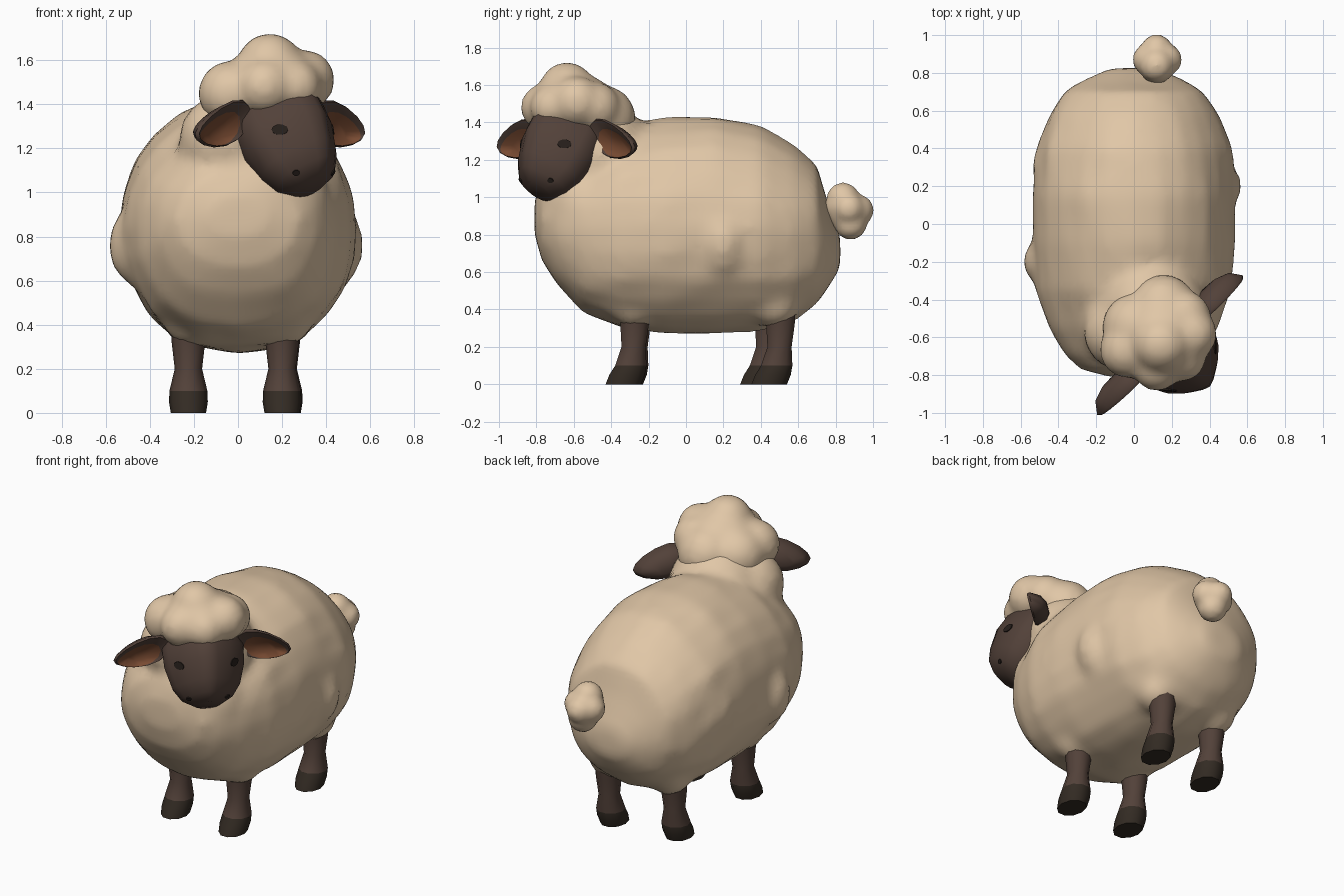
import bpy, bmesh, random
from math import sin, cos, pi, radians
from mathutils import Vector
from mathutils.bvhtree import BVHTree

random.seed(4)
if "Cube" in bpy.data.objects:
    bpy.data.objects.remove(bpy.data.objects["Cube"])


def material(name, rgb):
    m = bpy.data.materials.new(name)
    m.use_nodes = True
    m.diffuse_color = (*rgb, 1)
    m.node_tree.nodes["Principled BSDF"].inputs["Base Color"].default_value = (*rgb, 1)
    return m


WOOL = material("cream wool", (0.75, 0.57, 0.385))
SKIN = material("dark brown skin", (0.085, 0.053, 0.041))
HOOF = material("hoof", (0.033, 0.024, 0.017))
EAR = material("inner ear", (0.19, 0.07, 0.032))
EYE = material("eye", (0.02, 0.014, 0.011))


def finish(name, bm, mats, angle=50):
    """Turn a bmesh into a named, smooth shaded object."""
    bmesh.ops.recalc_face_normals(bm, faces=bm.faces)
    mesh = bpy.data.meshes.new(name)
    bm.to_mesh(mesh)
    bm.free()
    for m in mats:
        mesh.materials.append(m)
    obj = bpy.data.objects.new(name, mesh)
    bpy.context.collection.objects.link(obj)
    shade(obj, angle)
    return obj


def shade(obj, angle):
    bpy.ops.object.select_all(action='DESELECT')
    obj.select_set(True)
    bpy.context.view_layer.objects.active = obj
    bpy.ops.object.shade_smooth_by_angle(angle=radians(angle))


def loft(bm, rings, slots=None):
    """Skin closed rings of points, capping both ends."""
    loops = [[bm.verts.new(p) for p in ring] for ring in rings]
    n = len(loops[0])
    for i, (a, b) in enumerate(zip(loops, loops[1:])):
        for j in range(n):
            f = bm.faces.new((a[j], a[(j + 1) % n], b[(j + 1) % n], b[j]))
            f.material_index = slots[i] if slots else 0
    for loop, k in ((loops[0], 0), (loops[-1], -1)):
        bm.faces.new(loop).material_index = slots[k] if slots else 0


def blob(bm, centre, size):
    """Ellipsoid puff of wool."""
    r = Vector((size,) * 3) if isinstance(size, float) else Vector(size)
    new = bmesh.ops.create_icosphere(bm, subdivisions=3, radius=1)["verts"]
    for v in new:
        v.co = Vector(centre) + v.co * r


def fuse(obj, voxel, rounds):
    """Merge overlapping puffs into one soft skin."""
    mod = obj.modifiers.new("merge", 'REMESH')
    mod.mode = 'VOXEL'
    mod.voxel_size = voxel
    mod = obj.modifiers.new("soften", 'SMOOTH')
    mod.iterations = rounds
    dg = bpy.context.evaluated_depsgraph_get()
    mesh = bpy.data.meshes.new_from_object(obj.evaluated_get(dg))
    obj.modifiers.clear()
    obj.data = mesh
    shade(obj, 60)


def head_space(l, f, z):
    """Sideways, forward and height of the turned head, to world."""
    return Vector((0.18 + 0.72 * l + 0.69 * f, -0.63 + 0.69 * l - 0.72 * f, z))


# Woolly body: y, bottom, top, half width
BODY = [(-0.81, 0.8, 0.98, 0.13), (-0.77, 0.66, 1.1, 0.28), (-0.69, 0.53, 1.19, 0.37),
        (-0.55, 0.38, 1.28, 0.45), (-0.35, 0.3, 1.38, 0.52), (-0.1, 0.28, 1.425, 0.54),
        (0.15, 0.28, 1.43, 0.535), (0.4, 0.29, 1.38, 0.515), (0.58, 0.34, 1.275, 0.45),
        (0.7, 0.43, 1.17, 0.37), (0.75, 0.5, 1.0, 0.29), (0.825, 0.62, 0.8, 0.13)]
bm = bmesh.new()
rings = []
for y, low, top, w in BODY:
    ring = []
    for k in range(24):
        a = 2 * pi * k / 24
        c, s = cos(a), sin(a)
        r = 1 + random.uniform(-0.015, 0.02)
        full = abs(c) ** (0.85 if s < 0 else 1) * (1 if c > 0 else -1)  # fuller belly
        ring.append((w * r * full, y, (low + top) / 2 + (top - low) / 2 * r * s))
    rings.append(ring)
loft(bm, rings)
blob(bm, (0.09, -0.45, 1.22), (0.3, 0.27, 0.29))          # neck
blob(bm, (-0.06, -0.57, 1.24), 0.21)
blob(bm, (0.06, -0.55, 0.95), (0.36, 0.26, 0.3))          # chest
for s in (-1, 1):
    blob(bm, (0.21 * s, -0.28, 0.43), (0.13, 0.13, 0.13))  # leg tufts
    blob(bm, (0.21 * s, 0.47, 0.44), (0.14, 0.14, 0.14))
blob(bm, (-0.42, -0.2, 0.76), (0.17, 0.14, 0.2))           # side tufts
blob(bm, (-0.41, 0.3, 0.84), (0.13, 0.13, 0.2))
blob(bm, (0.42, 0.2, 0.76), (0.15, 0.14, 0.2))
blob(bm, (0.4, -0.2, 0.84), (0.13, 0.13, 0.22))
body = finish("woolly_body", bm, [WOOL])
fuse(body, 0.035, 5)

# Wool cap on the head: sideways, forward, height, size
CAP = [(0, -0.03, 1.49, 0.235), (-0.03, -0.02, 1.575, 0.15), (0.16, -0.04, 1.48, 0.14),
       (-0.18, -0.12, 1.45, 0.15), (0, 0.11, 1.48, 0.125), (-0.13, 0.05, 1.48, 0.13),
       (0.12, 0.05, 1.51, 0.14), (0.11, -0.15, 1.42, 0.18), (-0.06, -0.17, 1.42, 0.19)]
bm = bmesh.new()
for l, f, z, r in CAP:
    blob(bm, head_space(l, f, z), (r, r, min(r, 0.18)))
cap = finish("wool_cap", bm, [WOOL])
fuse(cap, 0.025, 8)

# Lumpy tail
bm = bmesh.new()
blob(bm, (0.12, 0.87, 0.92), 0.11)
for x, y, z, r in ((0.12, 0.84, 0.99, 0.09), (0.12, 0.92, 0.93, 0.085), (0.13, 0.88, 0.86, 0.088),
                   (0.08, 0.87, 0.93, 0.088), (0.17, 0.87, 0.94, 0.085), (0.12, 0.83, 0.95, 0.09)):
    blob(bm, (x, y, z), r)
tail = finish("tail", bm, [WOOL])
fuse(tail, 0.02, 3)

# Wedge shaped head: forward, height, half width, half depth
HEAD = [(-0.05, 1.43, 0.19, 0.16), (0.03, 1.32, 0.245, 0.23), (0.09, 1.23, 0.24, 0.235),
        (0.16, 1.13, 0.205, 0.195), (0.2, 1.07, 0.155, 0.155), (0.225, 1.035, 0.08, 0.09)]
bm = bmesh.new()
rings = []
for f, z, w, d in HEAD:
    ring = []
    for k in range(16):
        a = 2 * pi * k / 16
        c, s = cos(a), sin(a)
        p = 1.45 if s > 0 else 1.0       # front half is pointed
        u = d * (abs(s) ** p) * (1 if s > 0 else -1)
        v = w * (abs(c) ** p) * (1 if c > 0 else -1)
        ring.append(head_space(v, f + 0.78 * u, z + 0.62 * u))
    rings.append(ring)
loft(bm, rings)
bmesh.ops.recalc_face_normals(bm, faces=bm.faces)
surface = BVHTree.FromBMesh(bm)
finish("head", bm, [SKIN], 60)


def face_spot(name, l, z, w, h):
    """Thin oval plate laid on the face."""
    toward = head_space(0, -1, 0) - head_space(0, 0, 0)
    hit, normal, _, _ = surface.ray_cast(head_space(l, 1, z), toward)
    side = normal.cross(Vector((0, 0, 1))).normalized()
    up = side.cross(normal).normalized()
    bm = bmesh.new()
    rings = []
    for lift in (-0.002, 0.006):
        rings.append([hit + normal * lift + side * w * cos(pi * k / 5) + up * h * sin(pi * k / 5)
                      for k in range(10)])
    loft(bm, rings)
    finish(name, bm, [EYE], 30)


# Cupped ears, upper rim folded forward: outline scale, push back, drop, outward slide
LAYERS = [(0.35, 0.085, 0, 0), (0.75, 0.06, 0, 0), (1, 0, 0, 0), (0.93, -0.015, 0, 0),
          (0.74, 0, 0.02, 0.02), (0.4, 0.03, 0.024, 0.02)]
for s, tag in ((1, "left"), (-1, "right")):
    bm = bmesh.new()
    rings = []
    for scale, back, drop, slide in LAYERS:
        ring = []
        for k in range(14):
            a = 2 * pi * k / 14
            along = 0.175 * scale * cos(a) + slide
            tall = 0.1 * scale * sin(a) * (1 - 0.25 * cos(a))
            ring.append(head_space(s * (0.36 + along), 0.015 - back + 0.2 * tall,
                                   1.305 - 0.22 * along + tall - drop))
        rings.append(ring)
    loft(bm, rings, [0, 0, 0, 0, 1])
    finish(tag + "_ear", bm, [SKIN, EAR], 60)
    face_spot(tag + "_eye", s * 0.165, 1.285, 0.038, 0.024)
    face_spot(tag + "_nostril", s * 0.115, 1.09, 0.017, 0.014)

# Legs with slanted hooves: height, y shift, half width, half depth
LEG = [(0, -0.055, 0.08, 0.1), (0.05, -0.035, 0.088, 0.1), (0.1, -0.015, 0.086, 0.088),
       (0.2, 0, 0.062, 0.068), (0.32, 0.005, 0.076, 0.08), (0.48, 0.01, 0.08, 0.085)]
for name, x, y in (("front_left_leg", 0.2, -0.28), ("front_right_leg", -0.225, -0.27),
                   ("back_left_leg", 0.205, 0.5), ("back_right_leg", -0.225, 0.44)):
    bm = bmesh.new()
    rings = [[(x + w * cos(pi * k / 5), y + dy + d * sin(pi * k / 5), z) for k in range(10)]
             for z, dy, w, d in LEG]
    loft(bm, rings, [1, 1, 0, 0, 0])
    finish(name, bm, [SKIN, HOOF], 50)
